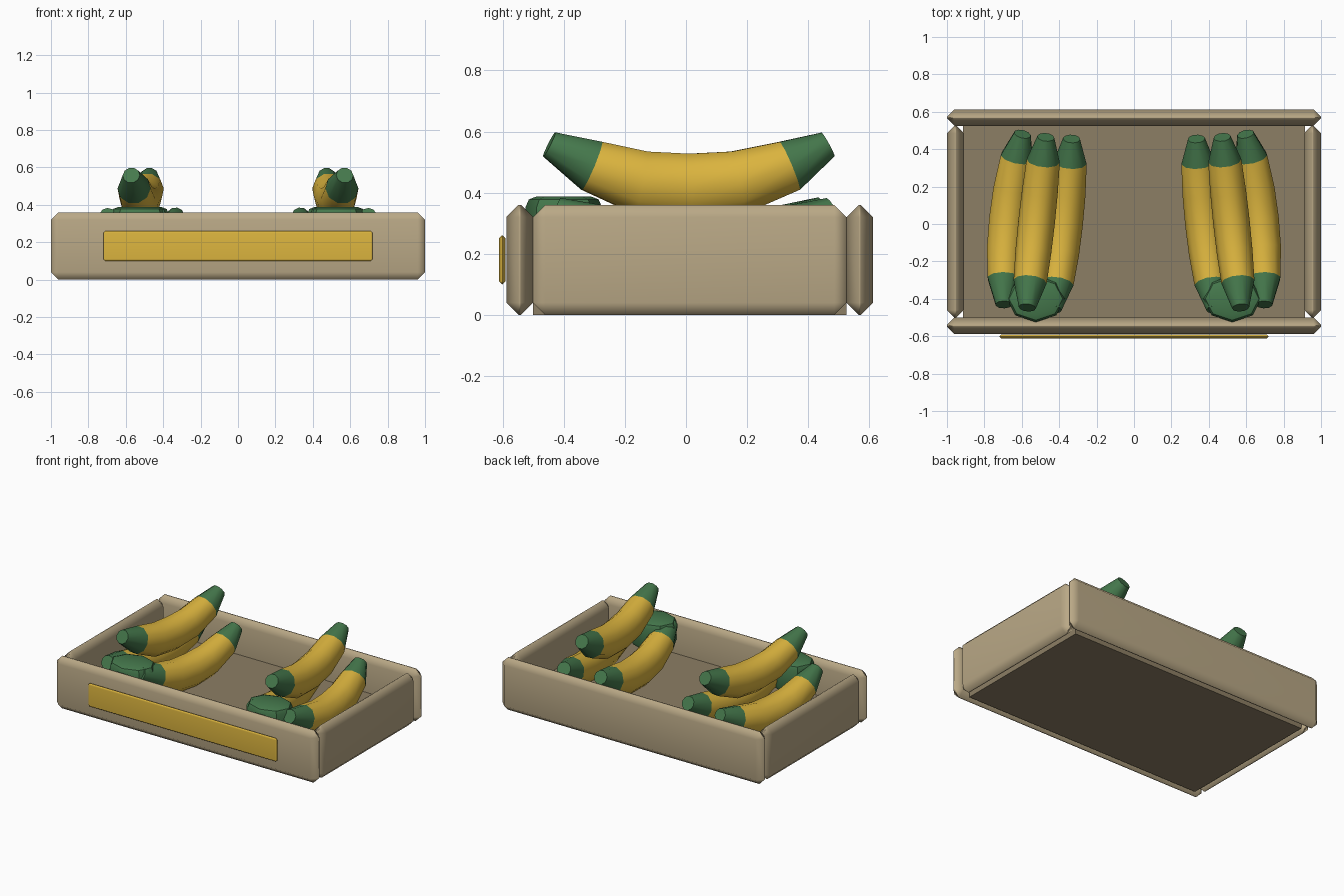
import bpy
import bmesh
import math
from mathutils import Vector, Matrix

cube = bpy.data.objects.get("Cube")
if cube:
    bpy.data.objects.remove(cube, do_unlink=True)


def material(name, rgb):
    mat = bpy.data.materials.new(name)
    mat.use_nodes = True
    mat.diffuse_color = (*rgb, 1)
    mat.node_tree.nodes["Principled BSDF"].inputs["Base Color"].default_value = (*rgb, 1)
    return mat


wood = material("light wood", (0.49, 0.395, 0.24))
dark_wood = material("dark wood", (0.265, 0.21, 0.128))
yellow = material("banana yellow", (0.73, 0.47, 0.05))
green = material("stem green", (0.06, 0.19, 0.073))


def finish(name, bm, mats, angle):
    mesh = bpy.data.meshes.new(name)
    bmesh.ops.recalc_face_normals(bm, faces=bm.faces)
    bm.to_mesh(mesh)
    bm.free()
    for mat in mats:
        mesh.materials.append(mat)
    obj = bpy.data.objects.new(name, mesh)
    bpy.context.collection.objects.link(obj)
    bpy.ops.object.select_all(action="DESELECT")
    obj.select_set(True)
    bpy.context.view_layer.objects.active = obj
    bpy.ops.object.shade_smooth_by_angle(angle=math.radians(angle))
    return obj


def box(name, low, high, mat, bevel=0):
    low, high = Vector(low), Vector(high)
    bm = bmesh.new()
    bmesh.ops.create_cube(bm, size=1)
    bmesh.ops.scale(bm, vec=high - low, verts=bm.verts)
    bmesh.ops.translate(bm, vec=(low + high) / 2, verts=bm.verts)
    if bevel:
        bmesh.ops.bevel(bm, geom=bm.edges[:], offset=bevel, segments=1, affect="EDGES")
    obj = finish(name, bm, [mat], 60)
    if bevel:
        obj.modifiers.new("flat_faces", "WEIGHTED_NORMAL").keep_sharp = True


# Crate
box("front_board", (-1, -0.588, 0), (1, -0.50, 0.36), wood, 0.04)
box("back_board", (-1, 0.525, 0), (1, 0.612, 0.36), wood, 0.04)
for side, label in ((1, "left"), (-1, "right")):
    xs = sorted((side * 0.91, side))
    box(label + "_board", (xs[0], -0.50, 0), (xs[1], 0.525, 0.36), wood, 0.04)
box("crate_floor", (-0.913, -0.50, 0), (0.913, 0.525, 0.12), dark_wood)
box("front_plate", (-0.72, -0.612, 0.10), (0.72, -0.59, 0.26), yellow, 0.01)

# Banana spine: along, height, half width, half depth
SPINE = [(-0.45, 0.138, 0.046, 0.046), (-0.31, 0.068, 0.089, 0.089),
         (-0.15, 0.013, 0.096, 0.109), (0.01, 0, 0.098, 0.113), (0.17, 0.013, 0.096, 0.109),
         (0.34, 0.068, 0.089, 0.089), (0.467, 0.138, 0.046, 0.046)]
SIDES = 10


def banana(name, location, roll, yaw):
    bm = bmesh.new()
    rings = []
    for i, (y, z, width, depth) in enumerate(SPINE):
        a, b = SPINE[max(i - 1, 0)], SPINE[min(i + 1, len(SPINE) - 1)]
        tangent = Vector((0, b[0] - a[0], b[1] - a[1])).normalized()
        up = Vector((1, 0, 0)).cross(tangent)
        ring = []
        for k in range(SIDES):
            t = math.tau * k / SIDES
            offset = Vector((math.cos(t) * width, 0, 0)) + up * math.sin(t) * depth
            ring.append(bm.verts.new(Vector((0, y, z)) + offset))
        rings.append(ring)
    last = len(rings) - 2
    for i in range(last + 1):
        for k in range(SIDES):
            n = (k + 1) % SIDES
            face = bm.faces.new((rings[i][k], rings[i][n], rings[i + 1][n], rings[i + 1][k]))
            face.material_index = 1 if i in (0, last) else 0
    for ring in (rings[0], rings[-1]):
        bm.faces.new(ring).material_index = 1
    turn = Matrix.Rotation(math.radians(yaw), 4, "Z") @ Matrix.Rotation(math.radians(roll), 4, "Y")
    bmesh.ops.transform(bm, matrix=Matrix.Translation(location) @ turn, verts=bm.verts)
    finish(name, bm, [yellow, green], 40)


# Two mirrored bunches, each with a rounded stem
BUNCH = [("top", -0.522, 0, 0.42, 0), ("outer", -0.68, 0.02, 0.208, 14),
         ("inner", -0.372, -0.01, 0.208, -5)]
for side, label in ((-1, "right"), (1, "left")):
    for part, x, y, z, roll in BUNCH:
        banana(f"{label}_{part}_banana", (-side * x, y, z), -side * roll, side * 6.2)
    bm = bmesh.new()
    bmesh.ops.create_cone(bm, cap_ends=True, segments=8, radius1=1, radius2=1, depth=2)
    bmesh.ops.scale(bm, vec=(0.155, 0.125, 0.1), verts=bm.verts)
    rims = [e for e in bm.edges if abs(e.verts[0].co.z - e.verts[1].co.z) < 0.01]
    bmesh.ops.bevel(bm, geom=rims, offset=0.035, segments=2, profile=0.5, affect="EDGES")
    bmesh.ops.translate(bm, vec=(side * 0.525, -0.4, 0.288), verts=bm.verts)
    finish(label + "_bunch_stem", bm, [green], 40)
